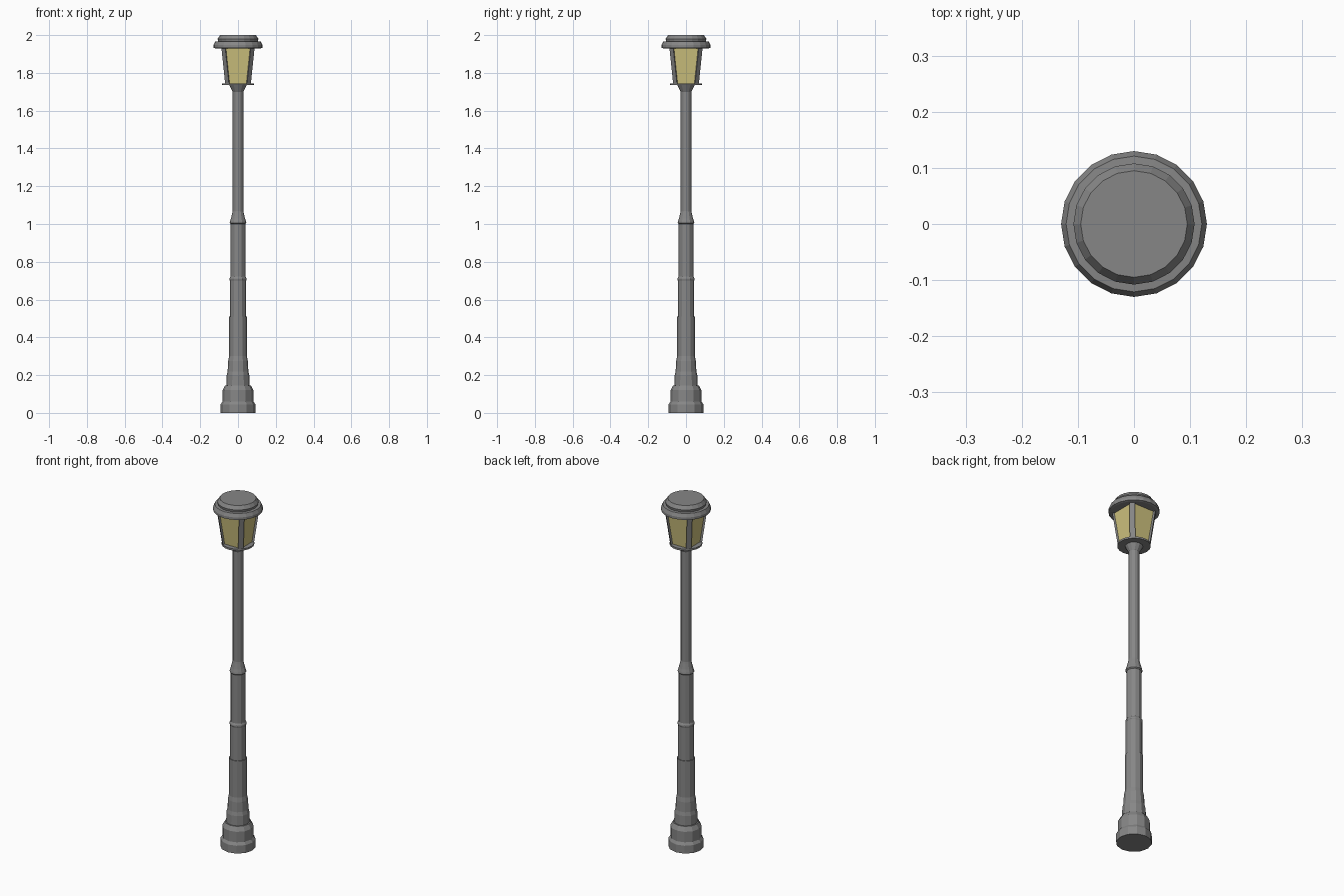
import bpy, bmesh
from math import sin, cos, tau

if "Cube" in bpy.data.objects:
    bpy.data.objects.remove(bpy.data.objects["Cube"])


def colour(name, rgb):
    mat = bpy.data.materials.new(name)
    mat.diffuse_color = (*rgb, 1)
    mat.use_nodes = True
    mat.node_tree.nodes["Principled BSDF"].inputs["Base Color"].default_value = mat.diffuse_color
    return mat


metal = colour("dark_metal", (0.24, 0.24, 0.24))
glass = colour("warm_glass", (0.62, 0.54, 0.21))


def finish(name, bm, material):
    bmesh.ops.recalc_face_normals(bm, faces=bm.faces[:])
    mesh = bpy.data.meshes.new(name)
    bm.to_mesh(mesh)
    bm.free()
    obj = bpy.data.objects.new(name, mesh)
    bpy.context.collection.objects.link(obj)
    mesh.materials.append(material)
    return obj


def skin(name, rings, material):
    """Join a stack of equal outlines into a closed faceted solid."""
    bm = bmesh.new()
    rings = [[bm.verts.new(p) for p in ring] for ring in rings]
    n = len(rings[0])
    for low, high in zip(rings, rings[1:]):
        for i in range(n):
            j = (i + 1) % n
            bm.faces.new((low[i], low[j], high[j], high[i]))
    bm.faces.new(rings[0][::-1])
    bm.faces.new(rings[-1])
    return finish(name, bm, material)


def lathe(name, profile, sides):
    """Turn a list of (radius, z) around the z axis."""
    angles = [tau * i / sides for i in range(sides)]
    skin(name, [[(r * cos(a), r * sin(a), z) for a in angles] for r, z in profile], metal)


# Stepped foot
lathe("base", [(0.092, 0), (0.092, 0.045), (0.082, 0.06), (0.082, 0.12),
               (0.068, 0.145), (0.06, 0.145)], 12)

# Column in narrowing sections, flaring at the top to carry the lantern
lathe("post", [(0.062, 0.14), (0.060, 0.20), (0.055, 0.22), (0.052, 0.275), (0.047, 0.30),
               (0.047, 0.51), (0.043, 0.51), (0.043, 0.70), (0.045, 0.705),
               (0.045, 0.712), (0.039, 0.722), (0.039, 1.0), (0.044, 1.005),
               (0.042, 1.015), (0.037, 1.03), (0.030, 1.06), (0.028, 1.07),
               (0.028, 1.70), (0.046, 1.735)], 12)

# Lantern floor and roof
lathe("lantern_plate", [(0.085, 1.735), (0.085, 1.745)], 20)
lathe("lantern_cap", [(0.12, 1.93), (0.13, 1.933), (0.13, 1.947), (0.121, 1.966),
                      (0.105, 1.967), (0.108, 1.98), (0.095, 2.0)], 20)

# Tapered square glass, set back between the bars
Z0, Z1, LOW, HIGH = 1.743, 1.935, 0.068, 0.088
CORNERS = [(-1, -1), (1, -1), (1, 1), (-1, 1)]
skin("lantern_glass", [[(sx * h, sy * h, z) for sx, sy in CORNERS]
                       for h, z in ((LOW - 0.011, Z0), (HIGH - 0.011, Z1))], glass)

# Four leaning corner bars, each with a flat face on the diagonal
for sx, sy in CORNERS:
    rings = []
    for h, z in ((LOW, Z0), (HIGH, Z1)):
        outline = [(h, h - 0.02), (h - 0.02, h), (h - 0.024, h - 0.012), (h - 0.012, h - 0.024)]
        rings.append([(sx * x, sy * y, z) for x, y in outline])
    skin("lantern_bar", rings, metal)
